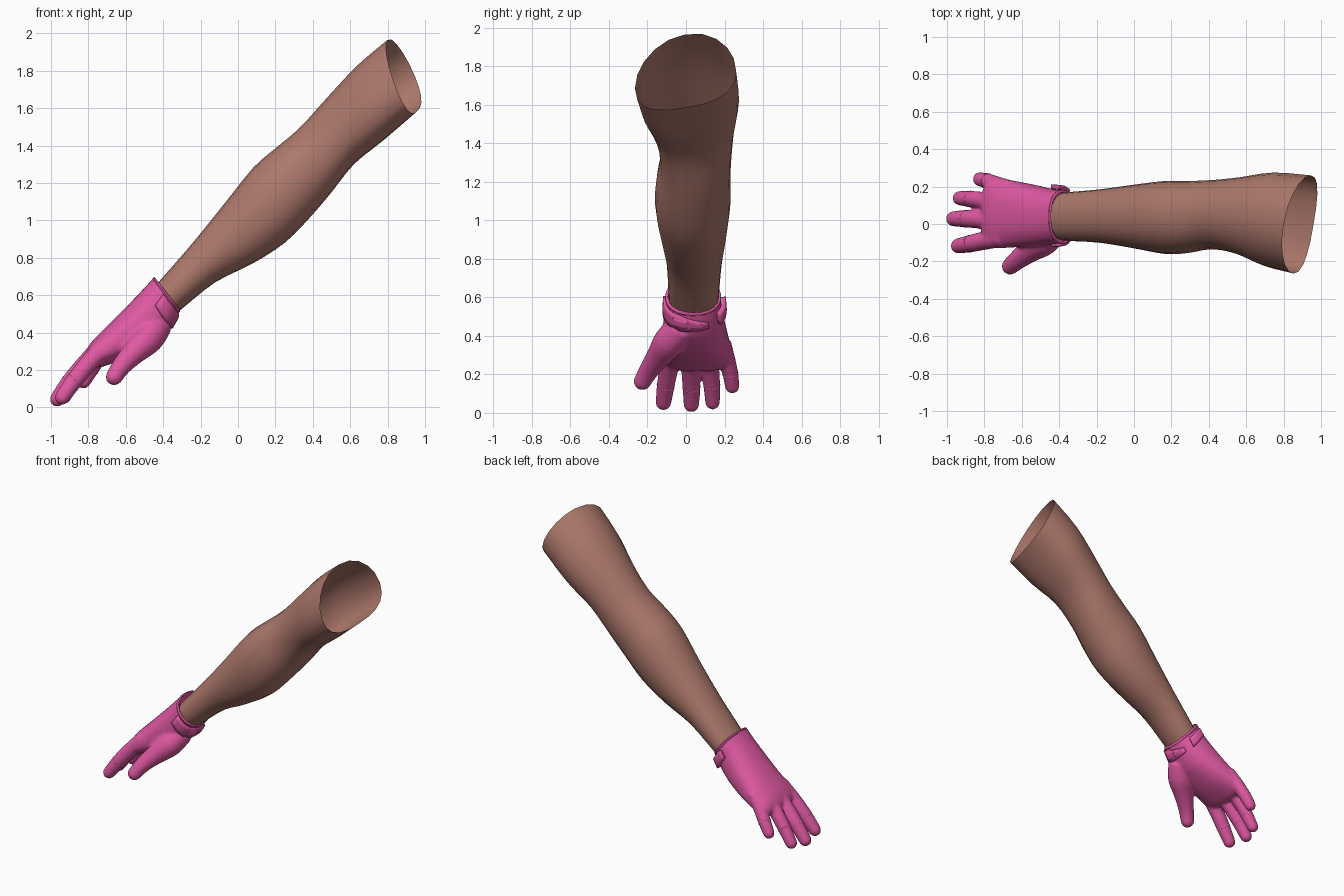
import bpy, bmesh, math
from mathutils import Vector

if "Cube" in bpy.data.objects:
    bpy.data.objects.remove(bpy.data.objects["Cube"], do_unlink=True)


def material(name, rgb):
    m = bpy.data.materials.new(name)
    m.use_nodes = True
    m.diffuse_color = (*rgb, 1)
    m.node_tree.nodes["Principled BSDF"].inputs["Base Color"].default_value = (*rgb, 1)
    return m


SKIN = material("brown skin", (0.42, 0.19, 0.15))
PINK = material("pink glove", (0.74, 0.10, 0.36))


def section_point(sec, a, power=1.0, scale=1.0, skew=0.0, sag=0.0):
    """Point at angle a on an oval given by its top, bottom and y limits.
    skew slants the oval along the arm, sag lowers its widest line."""
    tx, tz, bx, bz, y0, y1 = sec
    c, s = math.cos(a), math.sin(a)
    c = math.copysign(abs(c) ** power, c) * scale
    s = math.copysign(abs(s) ** power, s) * scale
    h = s / 2 - sag * c * c
    return Vector(((tx + bx) / 2 + (tx - bx) * h + skew * c,
                   (y0 + y1) / 2 + (y1 - y0) / 2 * c,
                   (tz + bz) / 2 + (tz - bz) * h + skew * c))


def oval(sec, n, **kw):
    return [section_point(sec, math.tau * i / n, **kw) for i in range(n)]


def mix(p, q, t):
    return [a + (b - a) * t for a, b in zip(p, q)]


def smooth_path(rows, steps):
    """Catmull-Rom interpolation through rows of numbers."""
    out = []
    for i in range(len(rows) - 1):
        near = [rows[max(i - 1, 0)], rows[i], rows[i + 1], rows[min(i + 2, len(rows) - 1)]]
        for k in range(steps):
            t = k / steps
            out.append([b + t / 2 * (c - a + t * (2 * a - 5 * b + 4 * c - d
                                                  + t * (3 * (b - c) + d - a)))
                        for a, b, c, d in zip(*near)])
    return out + [list(rows[-1])]


def loft(bm, rings, caps=True, closed=True):
    """Bridge successive rings of points with quads."""
    vs = [[bm.verts.new(p) for p in r] for r in rings]
    n = len(rings[0])
    for r, q in zip(vs, vs[1:]):
        for i in range(n if closed else n - 1):
            j = (i + 1) % n
            bm.faces.new((r[i], r[j], q[j], q[i]))
    if caps:
        bm.faces.new(vs[0])
        bm.faces.new(vs[-1])


def make(name, bm, mat):
    bmesh.ops.recalc_face_normals(bm, faces=bm.faces)
    me = bpy.data.meshes.new(name)
    bm.to_mesh(me)
    bm.free()
    me.materials.append(mat)
    for p in me.polygons:
        p.use_smooth = True
    ob = bpy.data.objects.new(name, me)
    bpy.context.collection.objects.link(ob)
    return ob


def disc(center, axis, r, n=16):
    u = axis.cross(Vector((0, 1, 0))).normalized()
    v = axis.cross(u).normalized()
    return [center + (u * math.cos(math.tau * i / n) + v * math.sin(math.tau * i / n)) * r
            for i in range(n)]


def finger(bm, path):
    """Tapered tube through (x, y, z, radius) stations with a round tip."""
    path = smooth_path(path, 3)
    pts = [Vector(p[:3]) for p in path]
    rad = [p[3] for p in path]
    rings = []
    for i, p in enumerate(pts):
        axis = (pts[min(i + 1, len(pts) - 1)] - pts[max(i - 1, 0)]).normalized()
        rings.append(disc(p, axis, rad[i]))
    for k in range(1, 5):
        t = k * math.pi / 2 / 4.4
        rings.append(disc(pts[-1] + axis * rad[-1] * math.sin(t), axis, rad[-1] * math.cos(t)))
    loft(bm, rings)


# Bare arm: open tube from wrist to upper arm
# (top x, top z, bottom x, bottom z, y min, y max)
arm = smooth_path([
    (-.50, .58, -.38, .46, -.08, .16),
    (-.42, .675, -.29, .535, -.09, .17),
    (-.25, .87, -.12, .67, -.10, .185),
    (-.08, 1.08, .08, .77, -.13, .21),
    (.08, 1.28, .25, .88, -.16, .23),
    (.20, 1.385, .38, 1.01, -.155, .23),
    (.33, 1.495, .50, 1.15, -.135, .235),
    (.48, 1.66, .62, 1.30, -.16, .25),
    (.64, 1.83, .78, 1.43, -.225, .275),
    (.80, 1.965, .96, 1.585, -.265, .26),
], 3)
rings = []
for i, sec in enumerate(arm):
    f = max(0, i / (len(arm) - 1) - .6) / .4
    rings.append(oval(sec, 20, power=.93, skew=.045 * f * f, sag=.12 * f))
bm = bmesh.new()
loft(bm, rings, caps=False)
make("arm", bm, SKIN)

# Glove body: hollow cuff, palm and knuckles
palm = [
    (-.45, .695, -.31, .515, -.105, .18),
    (-.50, .64, -.36, .43, -.11, .185),
    (-.59, .545, -.44, .35, -.12, .205),
    (-.70, .435, -.57, .275, -.125, .23),
    (-.775, .36, -.685, .23, -.13, .245),
    (-.81, .31, -.74, .215, -.12, .235),
    (-.82, .275, -.775, .225, -.10, .20),
]
bm = bmesh.new()
inner = [oval(mix(palm[0], palm[1], .4), 28, scale=.80), oval(palm[0], 28, scale=.88)]
loft(bm, inner + [oval(s, 28, power=.85) for s in smooth_path(palm, 2)])

# Fingers and thumb
fingers = {
    "index": [(-.70, -.07, .34, .052), (-.795, -.088, .24, .05),
              (-.875, -.105, .143, .047), (-.94, -.117, .054, .041)],
    "middle": [(-.71, .02, .345, .052), (-.81, .024, .24, .05),
               (-.90, .028, .135, .047), (-.966, .028, .044, .041)],
    "ring": [(-.71, .11, .345, .05), (-.80, .125, .245, .047),
             (-.875, .134, .145, .044), (-.932, .138, .056, .039)],
    "little": [(-.67, .19, .36, .046), (-.735, .212, .28, .044),
               (-.785, .23, .205, .042), (-.825, .24, .138, .038)],
    "thumb": [(-.42, -.02, .45, .075), (-.48, -.085, .37, .084),
              (-.555, -.14, .295, .066), (-.62, -.19, .225, .053), (-.662, -.226, .163, .046)],
}
for path in fingers.values():
    finger(bm, path)
glove = make("glove", bm, PINK)
remesh = glove.modifiers.new("blend", 'REMESH')
remesh.mode = 'VOXEL'
remesh.voxel_size = .009
remesh.use_smooth_shade = True
soft = glove.modifiers.new("soften", 'SMOOTH')
soft.factor = .5
soft.iterations = 8

# Fine seams around the middle of each finger
for name, path in fingers.items():
    if name == "thumb":
        continue
    a, b = Vector(path[1][:3]), Vector(path[2][:3])
    axis = (b - a).normalized()
    r = path[2][3]
    bm = bmesh.new()
    loft(bm, [disc(b + axis * o, axis, r + h, 20)
              for o, h in ((-.007, -.006), (-.004, 0), (.004, 0), (.007, -.006))], caps=False)
    make(name + "_finger_seam", bm, PINK)

# Rolled hem around the cuff opening
bm = bmesh.new()
hem = []
for k in range(9):
    t = math.tau * k / 8
    sec = mix(palm[0], palm[1], .06 - .12 * math.sin(t))
    hem.append(oval(sec, 32, power=.88, scale=.96 + .055 * math.cos(t)))
loft(bm, hem, caps=False)
make("cuff_hem", bm, PINK)


def wrap(name, a0, a1, s0, s1, lift, thick, taper=0.0, start=.6):
    """Curved plate on the cuff between two angles (degrees), tapering after start."""
    bm = bmesh.new()
    rows = []
    for i in range(13):
        f = i / 12
        a = math.radians(a0 + (a1 - a0) * f)
        pinch = (s1 - s0) * taper * max(0, f - start) / (1 - start)
        lo, hi = s0 + pinch, s1 - pinch * .3
        rows.append([section_point(mix(palm[0], palm[1], lo + (hi - lo) * k / 3), a, .87, lift)
                     for k in range(4)])
    loft(bm, rows, caps=False, closed=False)
    ob = make(name, bm, PINK)
    solid = ob.modifiers.new("thickness", 'SOLIDIFY')
    solid.thickness = thick
    solid.offset = 0
    bpy.context.view_layer.objects.active = ob
    for o in bpy.context.selected_objects:
        o.select_set(False)
    ob.select_set(True)
    bpy.ops.object.shade_smooth_by_angle(angle=math.radians(40))


# Wrist strap with its two panels, and the tab on the outer side
wrap("wrist_strap", 174, 298, .18, 1.08, 1.035, .016, .5)
wrap("strap_square_panel", 232, 262, .36, .9, 1.08, .008)
wrap("strap_pointed_panel", 267, 289, .36, .9, 1.08, .008, .7, 0)
wrap("outer_tab", -36, 8, .3, 1.0, 1.10, .024)
